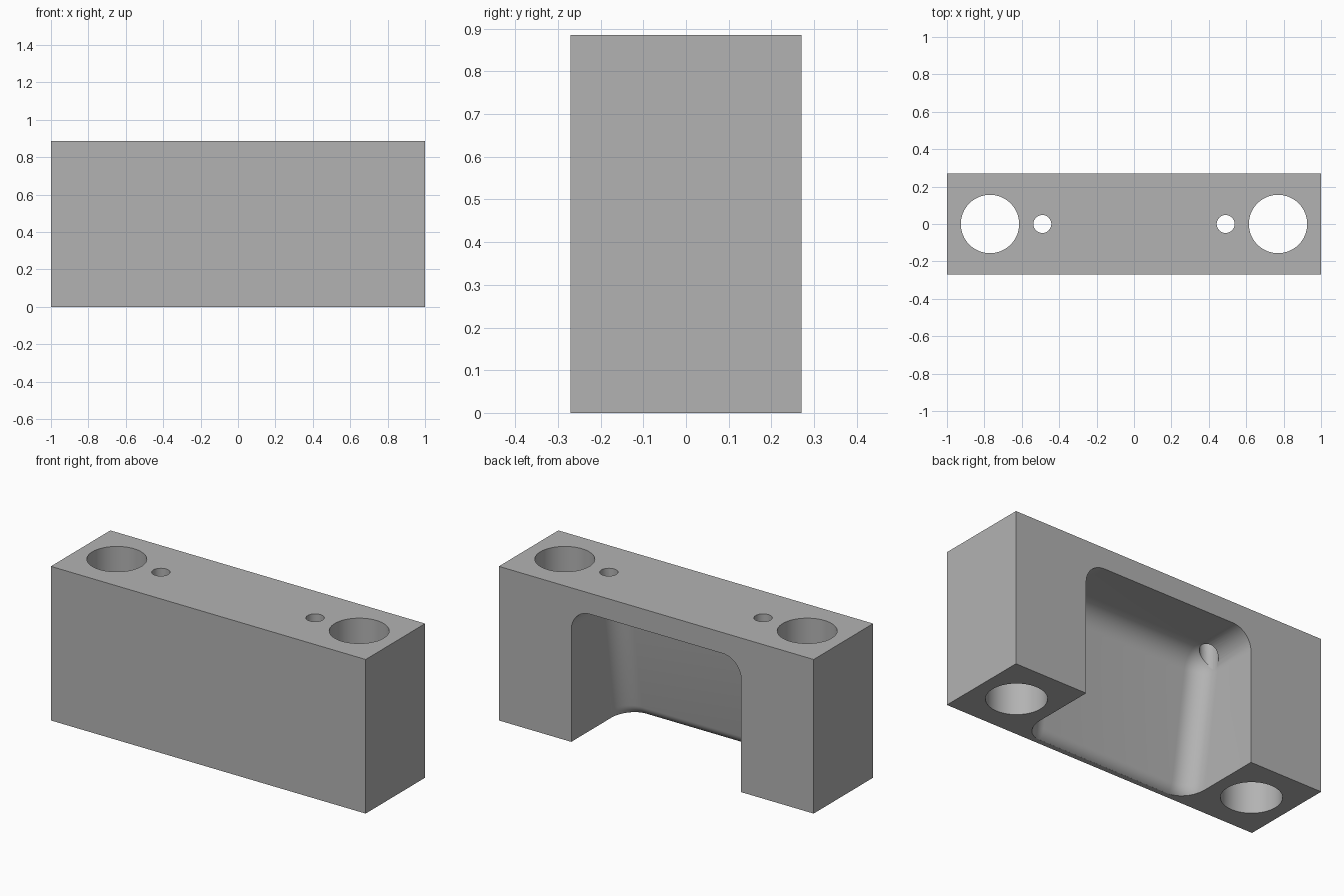
import bpy, bmesh, math

if "Cube" in bpy.data.objects:
    bpy.data.objects.remove(bpy.data.objects["Cube"], do_unlink=True)

DEPTH, HEIGHT = 0.54, 0.885
POCKET_HALF, POCKET_TOP, FILLET = 0.54, 0.765, 0.12
FLARE, FLARE_TOP = 0.07, 0.05

grey = bpy.data.materials.new("plain grey")
grey.use_nodes = True
colour = (0.45, 0.45, 0.45, 1)
grey.diffuse_color = colour
grey.node_tree.nodes["Principled BSDF"].inputs["Base Color"].default_value = colour


def finish(name, bm):
    bmesh.ops.recalc_face_normals(bm, faces=bm.faces)
    mesh = bpy.data.meshes.new(name)
    bm.to_mesh(mesh)
    bm.free()
    mesh.materials.append(grey)
    obj = bpy.data.objects.new(name, mesh)
    bpy.context.collection.objects.link(obj)
    return obj


def hole(name, x, radius, sides):
    bm = bmesh.new()
    bmesh.ops.create_cone(bm, cap_ends=True, segments=sides, radius1=radius,
                          radius2=radius, depth=3)
    bmesh.ops.translate(bm, verts=bm.verts, vec=(x, 0, 0))
    return finish(name, bm)


def wall_y(z):
    # drafted inner face of the front wall
    return -0.213 + 0.16 * z


def section(bm, z, half, front, rx, ry, steps=12):
    # horizontal slice of the pocket, open towards the back
    right = []
    for i in range(steps + 1):
        a = math.pi / 2 * i / steps
        right.append((half - rx + rx * math.cos(a), front + ry - ry * math.sin(a)))
    pts = [(half, 0.5)] + right + [(-x, y) for x, y in reversed(right)] + [(-half, 0.5)]
    return [bm.verts.new((x, y, z)) for x, y in pts]


# Solid block
bm = bmesh.new()
bmesh.ops.create_cube(bm, size=1)
bmesh.ops.scale(bm, verts=bm.verts, vec=(2, DEPTH, HEIGHT))
bmesh.ops.translate(bm, verts=bm.verts, vec=(0, 0, HEIGHT / 2))
block = finish("mounting_block", bm)

# Pocket cutter: flared foot, drafted wall, rounded ceiling
bm = bmesh.new()
slices = []
a0, a1 = math.radians(9), math.radians(60)
for i in range(9):
    a = a1 + (a0 - a1) * i / 8
    z = FLARE_TOP - FLARE * (math.sin(a) - math.sin(a0))
    out = FLARE * (math.cos(a0) - math.cos(a))
    flare = max(0, out - 0.16 * (FLARE_TOP - z))
    slices.append((z, POCKET_HALF, wall_y(z) - flare, FILLET, FILLET + flare))
slices.insert(0, (-0.1,) + slices[0][1:])
spring = POCKET_TOP - FILLET
for i in range(13):
    a = math.pi / 2 * i / 12
    inset = FILLET * (1 - math.cos(a))
    r = FILLET - inset
    slices.append((spring + FILLET * math.sin(a), POCKET_HALF - inset,
                   wall_y(spring) + inset, r, r))
rings = [section(bm, *s) for s in slices]
for low, high in zip(rings, rings[1:]):
    for i in range(len(low)):
        j = (i + 1) % len(low)
        bm.faces.new((low[i], low[j], high[j], high[i]))
bm.faces.new(rings[0])
bm.faces.new(rings[-1])
bmesh.ops.remove_doubles(bm, verts=bm.verts, dist=0.0001)
cutters = [finish("pocket_cutter", bm)]

# Bolt holes through the legs and small pin holes into the pocket
for side, s in (("left", 1), ("right", -1)):
    cutters.append(hole(side + "_bolt_hole", s * 0.77, 0.156, 64))
    cutters.append(hole(side + "_pin_hole", s * 0.49, 0.048, 32))

bpy.ops.object.select_all(action="DESELECT")
bpy.context.view_layer.objects.active = block
block.select_set(True)
for cutter in cutters:
    cut = block.modifiers.new(cutter.name, "BOOLEAN")
    cut.operation, cut.solver, cut.object = "DIFFERENCE", "EXACT", cutter
    bpy.ops.object.modifier_apply(modifier=cut.name)
for cutter in cutters:
    bpy.data.objects.remove(cutter, do_unlink=True)

bpy.ops.object.shade_smooth_by_angle(angle=math.radians(25))
